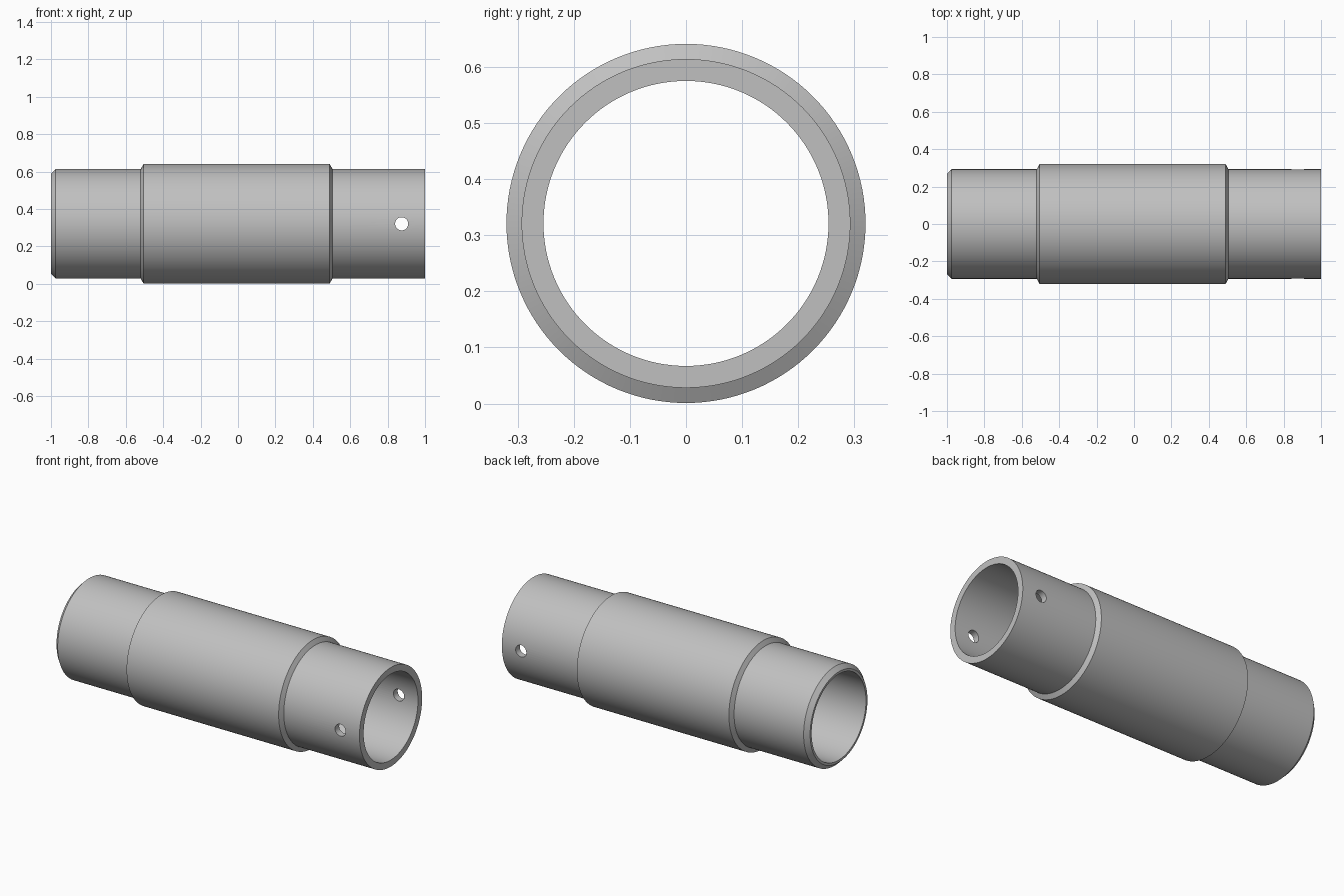
import bpy
import bmesh
import math
from mathutils import Matrix, Vector

cube = bpy.data.objects.get("Cube")
if cube:
    bpy.data.objects.remove(cube, do_unlink=True)

BORE, SLEEVE, COLLAR = 0.254, 0.293, 0.32
AXIS_Z = 0.321
SIDES = 128

steel = bpy.data.materials.new("grey_steel")
steel.use_nodes = True
grey = (0.53, 0.53, 0.53, 1)
steel.diffuse_color = grey
steel.node_tree.nodes["Principled BSDF"].inputs["Base Color"].default_value = grey


def add_object(name, bm):
    bmesh.ops.recalc_face_normals(bm, faces=bm.faces)
    mesh = bpy.data.meshes.new(name)
    bm.to_mesh(mesh)
    bm.free()
    obj = bpy.data.objects.new(name, mesh)
    bpy.context.collection.objects.link(obj)
    mesh.materials.append(steel)
    return obj


# Stepped tube: closed wall section (x, radius) spun around the x axis
section = [
    (-1, BORE), (-1, 0.268), (-0.975, SLEEVE),
    (-0.52, SLEEVE), (-0.505, COLLAR), (0.49, COLLAR), (0.505, SLEEVE),
    (1, SLEEVE), (1, BORE),
]
bm = bmesh.new()
verts = [bm.verts.new((x, 0, AXIS_Z + r)) for x, r in section]
edges = [bm.edges.new((v, verts[i - 1])) for i, v in enumerate(verts)]
bmesh.ops.spin(bm, geom=verts + edges, cent=(0, 0, AXIS_Z), axis=(1, 0, 0),
               angle=math.tau, steps=SIDES, use_merge=True)
bmesh.ops.remove_doubles(bm, verts=bm.verts, dist=0.0001)
tube = add_object("stepped_tube", bm)

# Pin hole drilled through both walls near the left end
bm = bmesh.new()
bmesh.ops.create_cone(bm, cap_ends=True, segments=48, radius1=0.035,
                      radius2=0.035, depth=1,
                      matrix=Matrix.Translation(Vector((0.875, 0, AXIS_Z)))
                      @ Matrix.Rotation(math.pi / 2, 4, 'X'))
drill = add_object("pin_hole_cutter", bm)
drill.hide_render = True

cut = tube.modifiers.new("pin_hole", 'BOOLEAN')
cut.operation = 'DIFFERENCE'
cut.solver = 'EXACT'
cut.object = drill

# Bake the cut, then discard the cutter
bpy.ops.object.select_all(action='DESELECT')
bpy.context.view_layer.objects.active = tube
tube.select_set(True)
bpy.ops.object.modifier_apply(modifier=cut.name)
bpy.data.objects.remove(drill, do_unlink=True)

bpy.ops.object.shade_smooth_by_angle(angle=math.radians(30))
